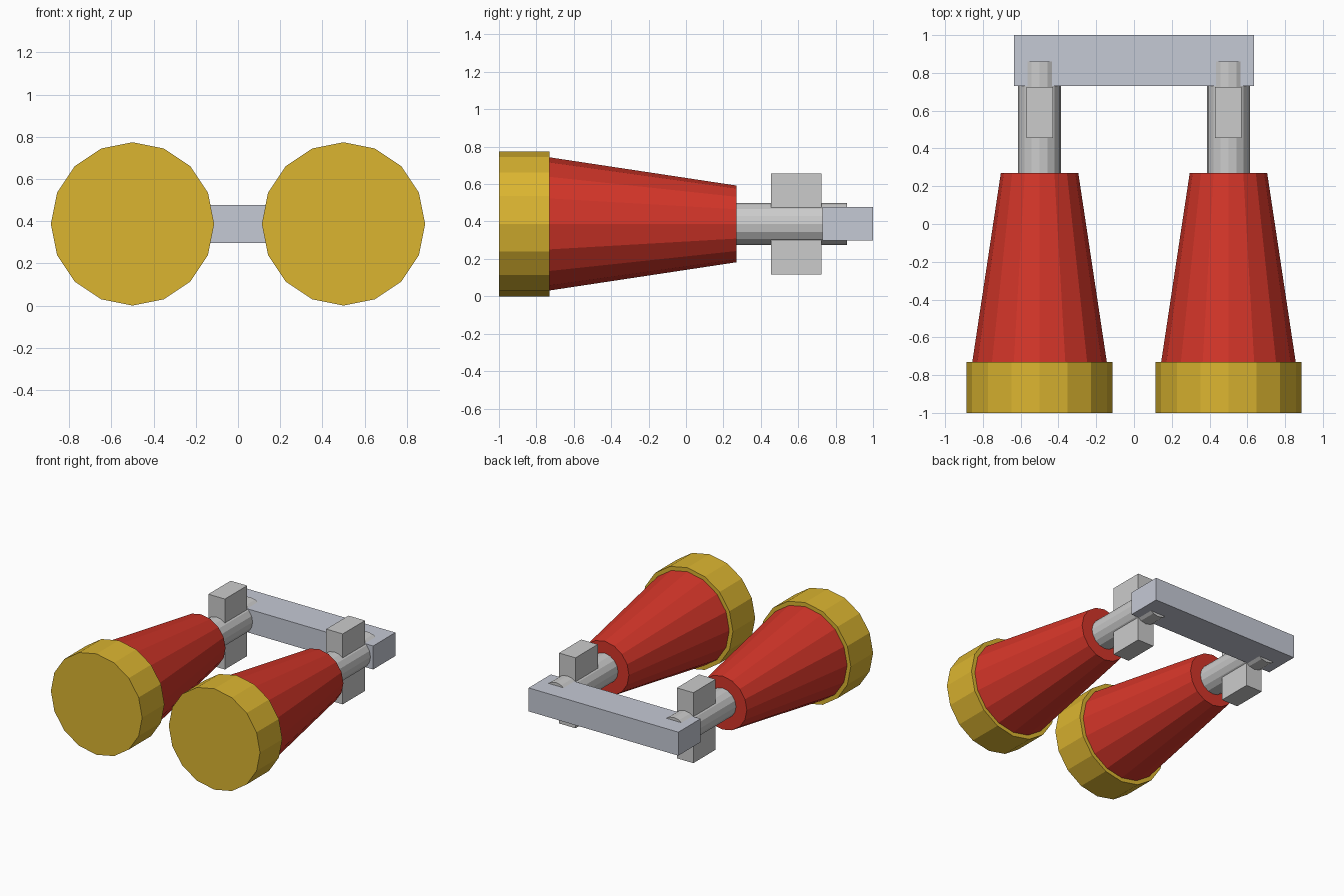
import bpy
import bmesh
from math import radians
from mathutils import Matrix, Vector

if "Cube" in bpy.data.objects:
    bpy.data.objects.remove(bpy.data.objects["Cube"])

AXIS_Z = 0.387


def material(name, rgb):
    mat = bpy.data.materials.new(name)
    mat.diffuse_color = (*rgb, 1.0)
    mat.use_nodes = True
    mat.node_tree.nodes["Principled BSDF"].inputs["Base Color"].default_value = mat.diffuse_color
    return mat


def finish(bm, name, mat):
    mesh = bpy.data.meshes.new(name)
    bm.to_mesh(mesh)
    bm.free()
    obj = bpy.data.objects.new(name, mesh)
    bpy.context.collection.objects.link(obj)
    if mat:
        mesh.materials.append(mat)
    return obj


def tapered(name, x, y0, y1, r0, r1, sides, mat=None):
    """Capped cylinder or cone frustum running along y."""
    bm = bmesh.new()
    place = Matrix.Translation((x, (y0 + y1) / 2, AXIS_Z)) @ Matrix.Rotation(radians(-90), 4, 'X')
    bmesh.ops.create_cone(bm, cap_ends=True, segments=sides, radius1=r0, radius2=r1,
                          depth=y1 - y0, matrix=place)
    return finish(bm, name, mat)


def box(name, low, high, mat=None):
    low, high = Vector(low), Vector(high)
    bm = bmesh.new()
    place = Matrix.Translation((low + high) / 2) @ Matrix.Diagonal((*(high - low), 1))
    bmesh.ops.create_cube(bm, size=1, matrix=place)
    return finish(bm, name, mat)


red = material("red", (0.66, 0.036, 0.022))
gold = material("gold", (0.71, 0.46, 0.03))
steel = material("steel", (0.56, 0.585, 0.665))

for side, x in (("left", -0.5), ("right", 0.5)):
    # Gold end disc, red tapered body and grey shaft
    tapered(f"{side}_end_cap", x, -1.0, -0.73, 0.387, 0.387, 16, gold)
    tapered(f"{side}_cone_body", x, -0.73, 0.27, 0.356, 0.205, 16, red)
    tapered(f"{side}_shaft", x, 0.26, 0.86, 0.113, 0.113, 16)
    # Upright block crossing the shaft
    box(f"{side}_cross_block", (x - 0.07, 0.455, AXIS_Z - 0.27), (x + 0.07, 0.725, AXIS_Z + 0.27))

# Bar joining both shafts
box("connecting_bar", (-0.635, 0.73, AXIS_Z - 0.09), (0.635, 1.0, AXIS_Z + 0.09), steel)
